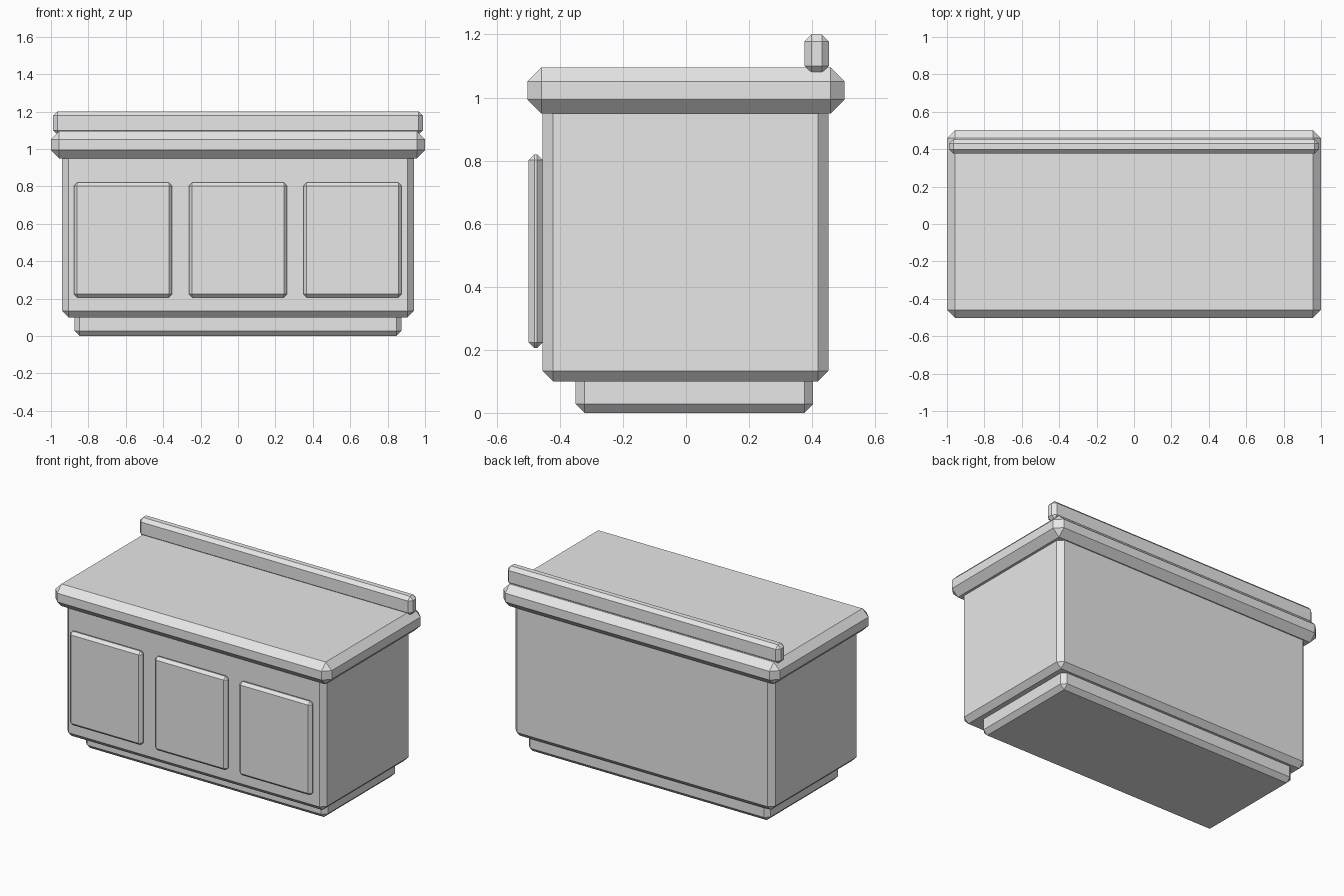
import bpy
import bmesh
from mathutils import Vector

cube = bpy.data.objects.get("Cube")
if cube:
    bpy.data.objects.remove(cube, do_unlink=True)

grey = bpy.data.materials.new("light grey")
grey.use_nodes = True
grey.diffuse_color = (0.8, 0.8, 0.8, 1)
grey.node_tree.nodes["Principled BSDF"].inputs["Base Color"].default_value = (0.8, 0.8, 0.8, 1)


def chamfered_box(name, low, high, chamfer):
    """Box between two corners with single-step chamfers on every edge."""
    low, high = Vector(low), Vector(high)
    size, centre = high - low, (low + high) / 2
    bm = bmesh.new()
    bmesh.ops.create_cube(bm, size=1)
    bmesh.ops.scale(bm, vec=size, verts=bm.verts)
    bmesh.ops.bevel(bm, geom=bm.edges[:], offset=chamfer, offset_type='OFFSET',
                    segments=1, affect='EDGES', profile=0.5)
    mesh = bpy.data.meshes.new(name)
    bm.to_mesh(mesh)
    bm.free()
    mesh.materials.append(grey)
    obj = bpy.data.objects.new(name, mesh)
    obj.location = centre
    bpy.context.collection.objects.link(obj)
    return obj


# Recessed plinth, cabinet body and overhanging worktop
chamfered_box("plinth", (-0.875, -0.35, 0), (0.875, 0.403, 0.16), 0.028)
chamfered_box("cabinet_body", (-0.94, -0.455, 0.1), (0.94, 0.452, 1.0), 0.033)
chamfered_box("worktop", (-1, -0.503, 0.95), (1, 0.503, 1.095), 0.044)

# Low rail along the back of the worktop
chamfered_box("back_rail", (-0.988, 0.376, 1.078), (0.988, 0.453, 1.2), 0.022)

# Three front panels
for side, x in (("right", -0.615), ("middle", 0), ("left", 0.612)):
    chamfered_box("front_panel_" + side, (x - 0.263, -0.499, 0.206),
                  (x + 0.263, -0.454, 0.82), 0.018)
